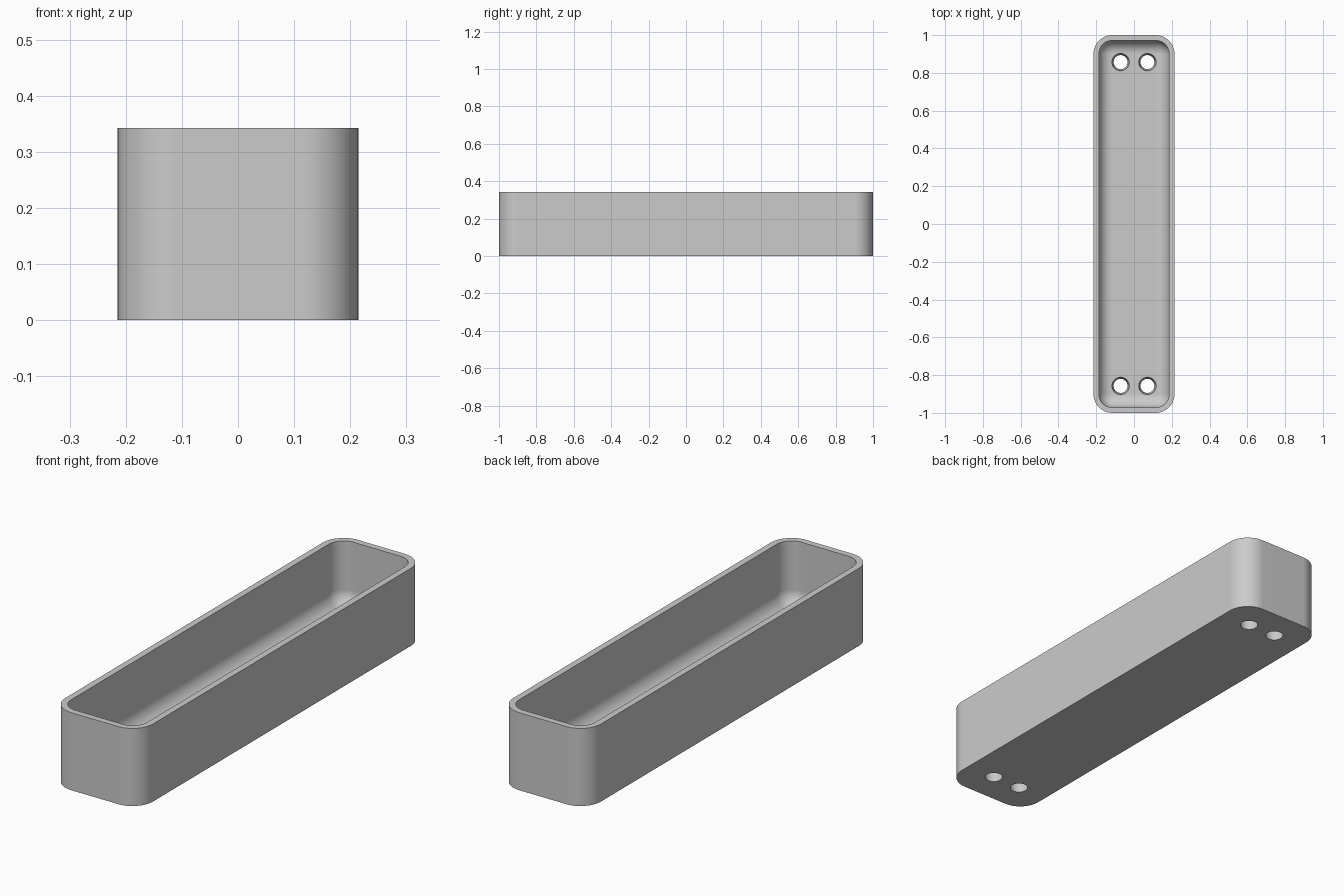
import bpy
import bmesh
from math import sin, cos, pi

if "Cube" in bpy.data.objects:
    bpy.data.objects.remove(bpy.data.objects["Cube"])

HALF_X, HALF_Y, HEIGHT = 0.2145, 1.0, 0.343
WALL, FLOOR, CORNER, FILLET = 0.0285, 0.057, 0.1, 0.07
HOLE_X, HOLE_Y, HOLE_R, TOP_R = 0.071, 0.857, 0.037, 0.046
STEPS = 12

grey = bpy.data.materials.new("plain grey")
grey.use_nodes = True
colour = (0.6, 0.6, 0.6, 1)
grey.diffuse_color = colour
grey.node_tree.nodes["Principled BSDF"].inputs["Base Color"].default_value = colour


def mesh_object(name, bm):
    bmesh.ops.recalc_face_normals(bm, faces=bm.faces)
    mesh = bpy.data.meshes.new(name)
    bm.to_mesh(mesh)
    bm.free()
    mesh.materials.append(grey)
    obj = bpy.data.objects.new(name, mesh)
    bpy.context.collection.objects.link(obj)
    return obj


def loft(bm, rings):
    """Skin a list of closed point rings and cap both ends."""
    loops = [[bm.verts.new(p) for p in ring] for ring in rings]
    for a, b in zip(loops, loops[1:]):
        for i in range(len(a)):
            j = (i + 1) % len(a)
            bm.faces.new((a[i], a[j], b[j], b[i]))
    bm.faces.new(loops[0])
    bm.faces.new(loops[-1])


def rounded_rect(inset, z):
    r = CORNER - inset
    cx, cy = HALF_X - CORNER, HALF_Y - CORNER
    points = []
    for quarter, (sx, sy) in enumerate([(1, 1), (-1, 1), (-1, -1), (1, -1)]):
        for k in range(STEPS + 1):
            a = (quarter + k / STEPS) * pi / 2
            points.append((sx * cx + r * cos(a), sy * cy + r * sin(a), z))
    return points


def circle(x, y, r, z, n=48):
    return [(x + r * cos(2 * pi * i / n), y + r * sin(2 * pi * i / n), z) for i in range(n)]


# Tray: outer wall, flat rim, inner wall and a rounded transition to the floor
rings = [rounded_rect(0, 0), rounded_rect(0, HEIGHT), rounded_rect(WALL, HEIGHT)]
for k in range(STEPS + 1):
    a = k / STEPS * pi / 2
    rings.append(rounded_rect(WALL + FILLET * (1 - cos(a)), FLOOR + FILLET * (1 - sin(a))))
bm = bmesh.new()
loft(bm, rings)
tray = mesh_object("tray", bm)

# Four drain holes, tapering towards the underside
bm = bmesh.new()
for x in (-HOLE_X, HOLE_X):
    for y in (-HOLE_Y, HOLE_Y):
        loft(bm, [circle(x, y, HOLE_R, -0.02), circle(x, y, HOLE_R, 0),
                  circle(x, y, TOP_R, FLOOR), circle(x, y, TOP_R, FLOOR + 0.02)])
cutter = mesh_object("hole_cutter", bm)
cutter.hide_render = True

cut = tray.modifiers.new("drain holes", 'BOOLEAN')
cut.operation = 'DIFFERENCE'
cut.solver = 'EXACT'
cut.object = cutter
bpy.ops.object.select_all(action='DESELECT')
tray.select_set(True)
bpy.context.view_layer.objects.active = tray
bpy.ops.object.modifier_apply(modifier=cut.name)
bpy.data.objects.remove(cutter)

# Smooth corners while the large walls stay flat
bpy.ops.object.shade_smooth_by_angle(angle=pi / 6)
flat_walls = tray.modifiers.new("flat walls", 'WEIGHTED_NORMAL')
flat_walls.keep_sharp = True
